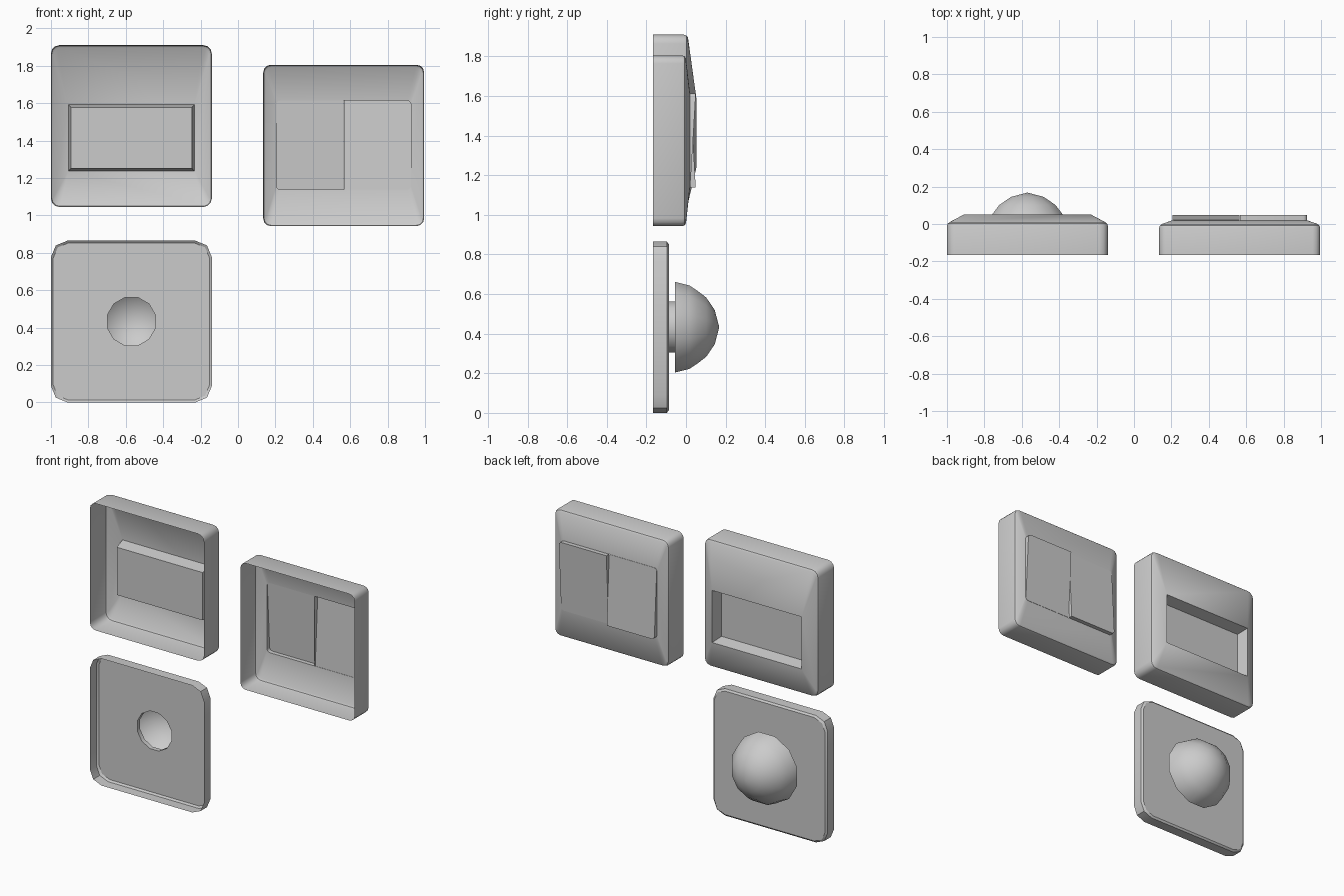
import bpy, bmesh, math

if "Cube" in bpy.data.objects:
    bpy.data.objects.remove(bpy.data.objects["Cube"])


def rounded_rect(x0, x1, z0, z1, y, radii, segs):
    """Closed ring in the xz plane; radii start at the +x +z corner, counter-clockwise."""
    if not isinstance(radii, tuple):
        radii = (radii,) * 4
    ring = []
    for k, (x, z, sx, sz) in enumerate(((x1, z1, -1, -1), (x0, z1, 1, -1),
                                        (x0, z0, 1, 1), (x1, z0, -1, 1))):
        r = radii[k]
        for i in range(segs + 1):
            a = math.pi / 2 * (k + i / segs)
            ring.append((x + sx * r + r * math.cos(a), y, z + sz * r + r * math.sin(a)))
    return ring


def circle(cx, cz, r, y, n=12):
    return [(cx + r * math.cos(math.tau * (i + .5) / n), y,
             cz + r * math.sin(math.tau * (i + .5) / n)) for i in range(n)]


def loft(name, rings, cap=False):
    """Thin skin through matching rings, running from the wall side (-y) outwards."""
    bm = bmesh.new()
    vs = [[bm.verts.new(p) for p in ring] for ring in rings]
    n = len(vs[0])
    for a, b in zip(vs, vs[1:]):
        for i in range(n):
            j = (i + 1) % n
            bm.faces.new((b[i], b[j], a[j], a[i]))
    if cap:
        bm.faces.new(vs[-1][::-1])
    bmesh.ops.remove_doubles(bm, verts=bm.verts, dist=1e-5)
    bmesh.ops.dissolve_degenerate(bm, edges=bm.edges, dist=1e-5)
    me = bpy.data.meshes.new(name)
    bm.to_mesh(me)
    bm.free()
    ob = bpy.data.objects.new(name, me)
    bpy.context.collection.objects.link(ob)
    bpy.ops.object.select_all(action='DESELECT')
    ob.select_set(True)
    bpy.context.view_layer.objects.active = ob
    bpy.ops.object.shade_smooth_by_angle(angle=math.radians(32))
    return ob


def frame(x0, x1, z0, z1, steps, radius, segs):
    """Outer wall rings from (y, inset) steps."""
    return [rounded_rect(x0 + d, x1 - d, z0 + d, z1 - d, y, radius - d * .5, segs)
            for y, d in steps]


BACK = -0.167

# Socket cover with a recessed rectangular window
rings = frame(-1, -.14, 1.045, 1.91, ((BACK, 0), (-.01, 0), (.002, .004), (.01, .014)), .045, 3)
rings += [rounded_rect(-.907, -.233, 1.237, 1.592, .052, 0, 3),
          rounded_rect(-.893, -.247, 1.252, 1.577, -.03, 0, 3)]
loft("window_cover", rings, cap=True)

# Double switch frame
rings = frame(.135, .995, .943, 1.805, ((BACK, 0), (-.02, 0), (-.008, .004), (0, .014)), .04, 3)
rings.append(rounded_rect(.205, .925, 1.138, 1.613, .02, .02, 3))
loft("switch_frame", rings)

# Two rockers tilted opposite ways
for name, x0, x1, radii, top_out in (
        ("rocker_a", .205, .563, (0, .02, .02, 0), False),
        ("rocker_b", .567, .925, (.02, 0, 0, .02), True)):
    base = rounded_rect(x0, x1, 1.138, 1.613, .02, radii, 3)
    face = []
    for x, y, z in base:
        t = (z - 1.138) / .475
        face.append((x, .022 + .027 * (t if top_out else 1 - t), z))
    loft(name, [base, face], cap=True)

# Dimmer plate with a round hole
CX, CZ = -.57, .433
rings = frame(-1, -.14, 0, .865, ((BACK, 0), (-.097, 0), (-.087, .012)), .088, 2)
rings.append(circle(CX, CZ, .133, -.087))
loft("dimmer_plate", rings)

# Domed knob on a short neck
profile = ((.133, -.087), (.133, -.056), (.237, -.056), (.218, .018), (.19, .058),
           (.155, .102), (.09, .145), (0, .168))
loft("dimmer_knob", [circle(CX, CZ, r, y) for r, y in profile])
